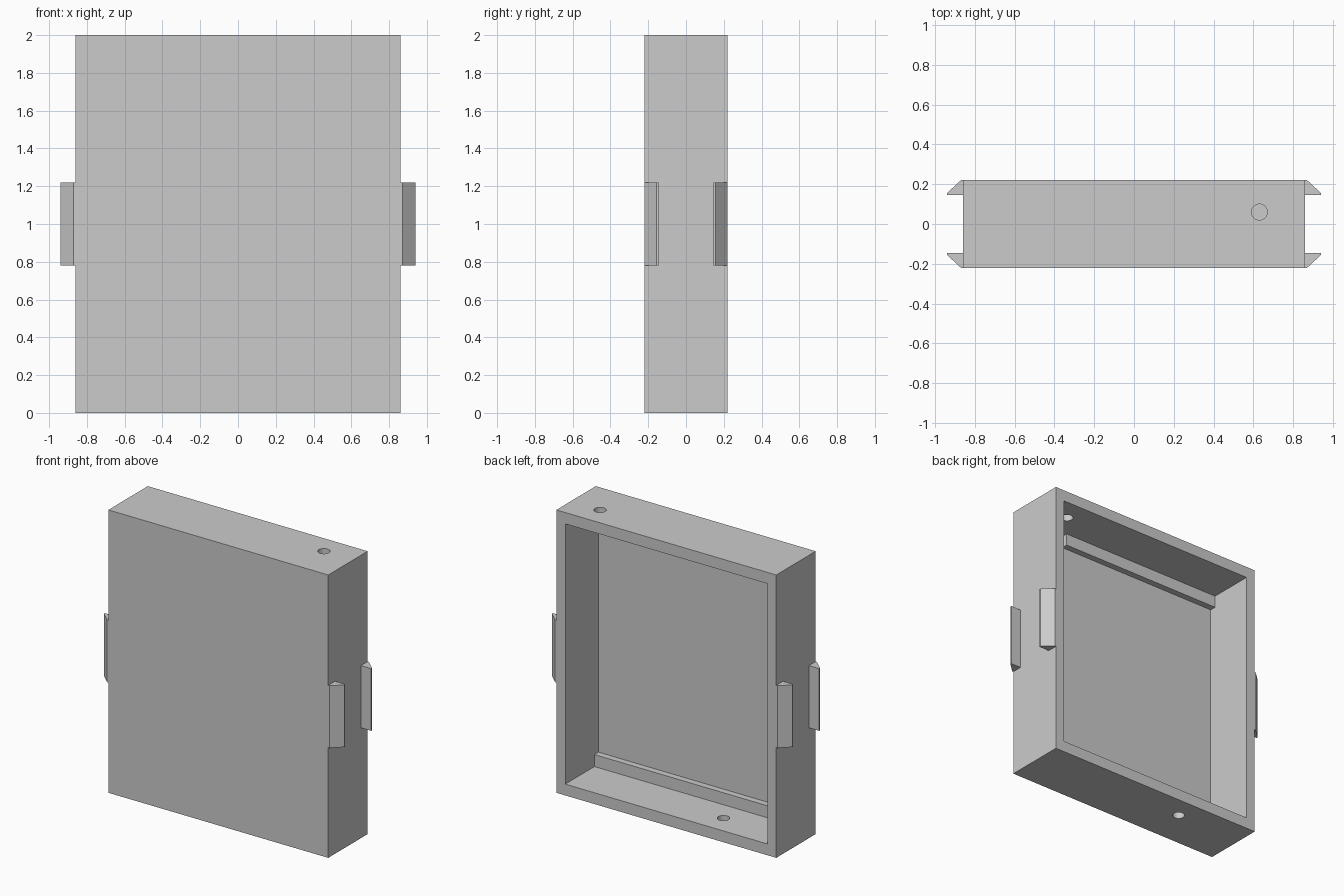
import bpy, bmesh
from mathutils import Matrix, Vector

if "Cube" in bpy.data.objects:
    bpy.data.objects.remove(bpy.data.objects["Cube"])

grey = bpy.data.materials.new("light_grey")
grey.use_nodes = True
colour = (0.6, 0.6, 0.6, 1)
grey.diffuse_color = colour
grey.node_tree.nodes["Principled BSDF"].inputs["Base Color"].default_value = colour

W, D, H = 0.86, 0.22, 2.0            # half width, half depth, height
WALL, LID, FRONT = 0.07, 0.08, 0.07  # side, top/bottom and front thickness


def finish(name, bm):
    bmesh.ops.recalc_face_normals(bm, faces=bm.faces[:])
    mesh = bpy.data.meshes.new(name)
    bm.to_mesh(mesh)
    bm.free()
    mesh.materials.append(grey)
    obj = bpy.data.objects.new(name, mesh)
    bpy.context.collection.objects.link(obj)
    return obj


def box(name, low, high):
    low, high = Vector(low), Vector(high)
    bm = bmesh.new()
    place = Matrix.Translation((low + high) / 2) @ Matrix.Diagonal((*(high - low), 1))
    bmesh.ops.create_cube(bm, size=1, matrix=place)
    return finish(name, bm)


def pin(name, x, y, z):
    bm = bmesh.new()
    bmesh.ops.create_cone(bm, cap_ends=True, segments=32, radius1=0.04, radius2=0.04,
                          depth=0.3, matrix=Matrix.Translation((x, y, z)))
    return finish(name, bm)


def prism(name, outline, z0, z1):
    bm = bmesh.new()
    face = bm.faces.new([bm.verts.new((x, y, z0)) for x, y in outline])
    grown = bmesh.ops.extrude_face_region(bm, geom=[face])["geom"]
    bmesh.ops.translate(bm, vec=(0, 0, z1 - z0),
                        verts=[v for v in grown if isinstance(v, bmesh.types.BMVert)])
    return finish(name, bm)


# Tray: open at the back, one hole in the top wall and one in the bottom wall
tray = box("tray", (-W, -D, 0), (W, D, H))
cutters = [
    box("cavity_cutter", (-W + WALL, -D + FRONT, LID), (W - WALL, D + 0.1, H - LID)),
    pin("top_hole_cutter", 0.63, 0.06, H),
    pin("bottom_hole_cutter", -0.335, 0.06, 0),
]
for cutter in cutters:
    cutter.hide_render = True
    cut = tray.modifiers.new(cutter.name, 'BOOLEAN')
    cut.operation = 'DIFFERENCE'
    cut.solver = 'EXACT'
    cut.object = cutter
bpy.context.view_layer.update()
depsgraph = bpy.context.evaluated_depsgraph_get()
carved = bpy.data.meshes.new_from_object(tray.evaluated_get(depsgraph))
tray.modifiers.clear()
tray.data = carved
for cutter in cutters:
    bpy.data.objects.remove(cutter)

# Ledges inside, against the front wall
inner, step = -D + FRONT, 0.045
box("bottom_ledge", (-W + WALL, inner, LID), (W - WALL, inner + step, LID + 0.085))
box("top_ledge", (-W + WALL, inner, H - LID - 0.085), (0.495, inner + step, H - LID))

# Four wedge clips on the sides
clip = [(W, D), (W + 0.01, D), (0.94, 0.155), (0.94, 0.145), (W, 0.145)]
for side, sx in (("left", 1), ("right", -1)):
    for end, sy in (("back", 1), ("front", -1)):
        prism(f"{end}_{side}_clip", [(sx * x, sy * y) for x, y in clip], 0.78, 1.22)
